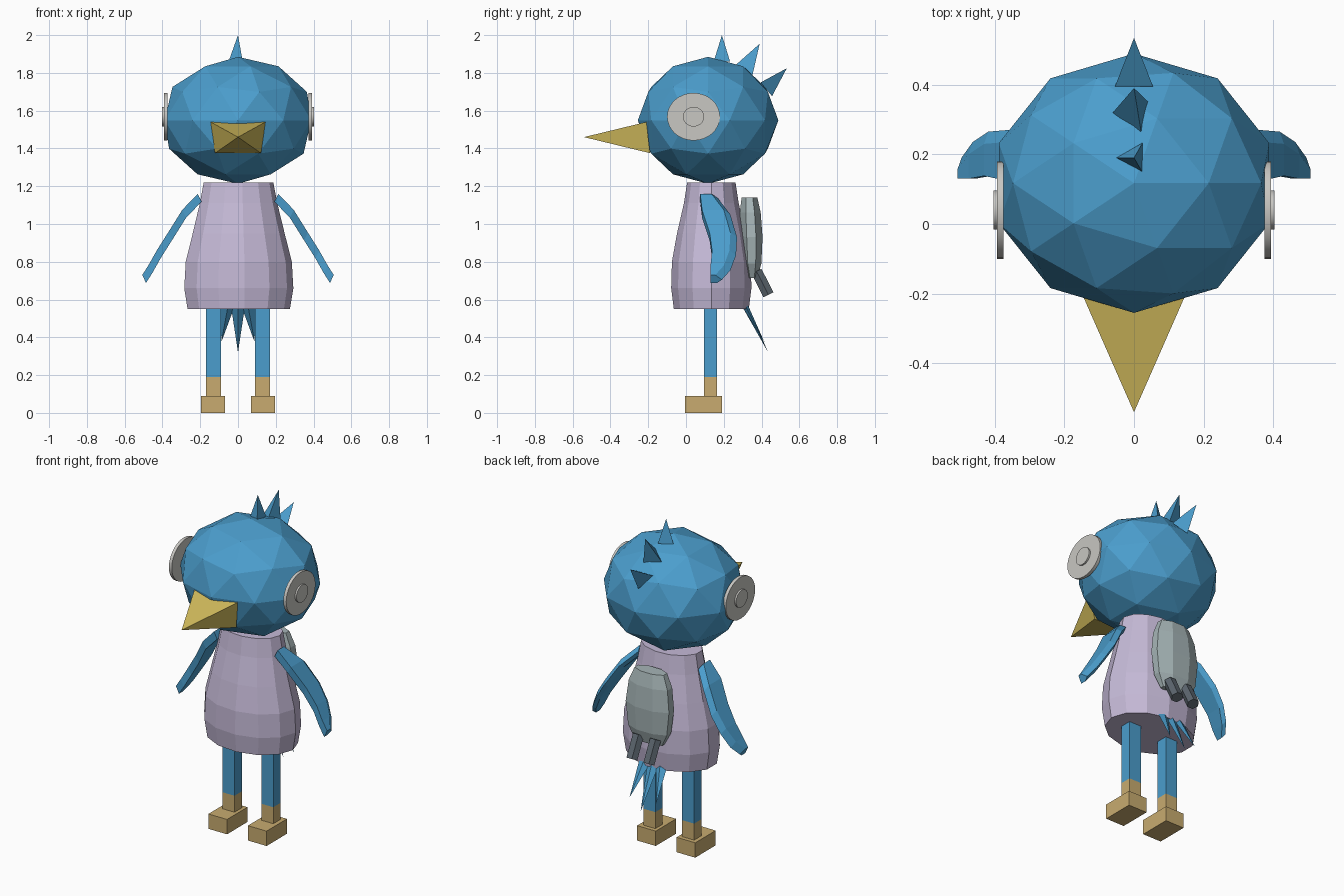
import bpy, bmesh, math
from mathutils import Vector, Matrix

if "Cube" in bpy.data.objects:
    bpy.data.objects.remove(bpy.data.objects["Cube"])


def material(name, rgb):
    m = bpy.data.materials.new(name)
    m.diffuse_color = (*rgb, 1)
    m.use_nodes = True
    m.node_tree.nodes["Principled BSDF"].inputs["Base Color"].default_value = m.diffuse_color
    return m


BLUE = material("feather blue", (0.07, 0.34, 0.61))
LAVENDER = material("lavender", (0.56, 0.49, 0.68))
YELLOW = material("beak yellow", (0.66, 0.51, 0.11))
TAN = material("foot tan", (0.58, 0.41, 0.16))
PALE = material("pale grey", (0.58, 0.57, 0.54))
GREY = material("pack grey", (0.38, 0.46, 0.47))
DARK = material("dark grey", (0.105, 0.13, 0.155))


def finish(name, bm, mat, smooth=False):
    bmesh.ops.recalc_face_normals(bm, faces=bm.faces)
    me = bpy.data.meshes.new(name)
    bm.to_mesh(me)
    bm.free()
    me.materials.append(mat)
    ob = bpy.data.objects.new(name, me)
    bpy.context.collection.objects.link(ob)
    if smooth:
        for p in me.polygons:
            p.use_smooth = len(p.vertices) == 4
    return ob


def loft(name, rings, mat, smooth=False):
    """Skin between rings with equal point counts, capped at both ends."""
    bm = bmesh.new()
    vs = [[bm.verts.new(p) for p in r] for r in rings]
    n = len(vs[0])
    for a, b in zip(vs, vs[1:]):
        for i in range(n):
            j = (i + 1) % n
            bm.faces.new((a[i], a[j], b[j], b[i]))
    bm.faces.new(vs[0])
    bm.faces.new(vs[-1])
    return finish(name, bm, mat, smooth)


def pyramid(name, base, tip, mat):
    bm = bmesh.new()
    vs = [bm.verts.new(p) for p in base]
    t = bm.verts.new(tip)
    for i in range(len(vs)):
        bm.faces.new((vs[i], vs[(i + 1) % len(vs)], t))
    bm.faces.new(vs)
    return finish(name, bm, mat)


def ellipse(n, rx, ry, cx, cy, z, phase=0.0):
    return [(cx + rx * math.cos(phase + math.tau * i / n),
             cy + ry * math.sin(phase + math.tau * i / n), z) for i in range(n)]


def box(name, lo, hi, mat):
    rings = [[(lo[0], lo[1], z), (hi[0], lo[1], z), (hi[0], hi[1], z), (lo[0], hi[1], z)]
             for z in (lo[2], hi[2])]
    return loft(name, rings, mat)


# Head: faceted, slightly flattened ball
bm = bmesh.new()
bmesh.ops.create_icosphere(bm, subdivisions=2, radius=1)
bm.transform(Matrix.Translation((0, 0.117, 1.549)) @ Matrix.Diagonal((0.408, 0.372, 0.336, 1)))
finish("head", bm, BLUE)

# Crest: three-sided spikes fanning backwards (base centre, height, radius, tilt, roll)
for i, (y, z, h, r, tilt, roll) in enumerate([
        (0.19, 1.86, 0.14, 0.05, 0, 180),
        (0.31, 1.81, 0.165, 0.062, 29, 170),
        (0.415, 1.725, 0.155, 0.063, 50, 90)]):
    rot = Matrix.Translation((0, y, z)) @ Matrix.Rotation(math.radians(-tilt), 4, 'X')
    base = [rot @ Vector(p) for p in ellipse(3, r, r, 0, 0, 0, math.radians(roll))]
    pyramid(f"crest_spike_{i + 1}", base, rot @ Vector((0, 0, h)), BLUE)

# Beak
pyramid("beak", [(-0.145, -0.21, 1.54), (0.145, -0.21, 1.54),
                 (0.122, -0.19, 1.375), (-0.122, -0.19, 1.375)],
        (0, -0.54, 1.46), YELLOW)

# Torso: thirteen-sided pear shape (z, half width, half depth)
loft("torso", [ellipse(13, rx, ry, 0, 0.134, z) for z, rx, ry in [
    (0.55, 0.275, 0.20), (0.66, 0.293, 0.214), (0.80, 0.285, 0.21),
    (0.95, 0.247, 0.183), (1.11, 0.208, 0.146), (1.22, 0.187, 0.129)]], LAVENDER)

for s, side in ((1, "left"), (-1, "right")):
    # Eyes: flat disc with a raised centre
    for part, x0, x1, ry, rz in (("eye", 0.374, 0.393, 0.14, 0.126),
                                 ("pupil", 0.39, 0.403, 0.056, 0.052)):
        rings = [[(s * x, p[0], p[1]) for p in ellipse(32, ry, rz, 0.04, 1.568, 0)]
                 for x in (x0, x1)]
        loft(f"{side}_{part}", rings, PALE, True)

    # Wings: outer x, outer z, front y, back y at each station
    rings = []
    for x, z, f, b in [(0.213, 1.16, 0.075, 0.17), (0.295, 1.075, 0.085, 0.235),
                       (0.37, 0.955, 0.125, 0.27), (0.43, 0.86, 0.138, 0.265),
                       (0.475, 0.78, 0.13, 0.235), (0.507, 0.73, 0.13, 0.19)]:
        rings.append([(s * x, f, z), (s * x, b - 0.035, z),
                      (s * (x - 0.012), b, z - 0.025),
                      (s * (x - 0.02), b - 0.025, z - 0.042),
                      (s * (x - 0.02), f, z - 0.042)])
    loft(f"{side}_wing", rings, BLUE)

    # Legs, ankles and feet
    for part, lo, hi, mat in (("leg", (0.09, 0.095, 0.19), (0.17, 0.165, 0.57), BLUE),
                              ("ankle", (0.09, 0.095, 0.09), (0.17, 0.165, 0.19), TAN),
                              ("foot", (0.07, -0.005, 0.0), (0.195, 0.19, 0.09), TAN)):
        a, b = sorted((s * lo[0], s * hi[0]))
        box(f"{side}_{part}", (a, lo[1], lo[2]), (b, hi[1], hi[2]), mat)

    # Pack nozzles: tilted six-sided tubes
    rot = (Matrix.Translation((s * 0.057, 0.373, 0.75))
           @ Matrix.Rotation(math.radians(27), 4, 'X'))
    loft(f"{side}_nozzle", [[rot @ Vector(p) for p in ellipse(6, 0.036, 0.034, 0, 0, z)]
                            for z in (0.0, -0.14)], DARK)

# Back pack: eight-sided barrel (z, half width, depth centre, half depth)
loft("back_pack", [ellipse(8, rx, ry, 0, cy, z, math.pi / 8) for z, rx, cy, ry in [
    (0.715, 0.10, 0.35, 0.03), (0.79, 0.14, 0.348, 0.055), (0.93, 0.157, 0.346, 0.064),
    (1.06, 0.14, 0.34, 0.06), (1.14, 0.105, 0.336, 0.045)]], GREY)

# Tail: three thin feathers hanging behind
for name, x, tx, ty, tz in (("middle", 0, 0, 0.435, 0.32),
                            ("left", 0.055, 0.088, 0.415, 0.375),
                            ("right", -0.055, -0.088, 0.415, 0.375)):
    pyramid(f"{name}_tail_feather",
            [(x - 0.037, 0.315, 0.565), (x, 0.302, 0.555),
             (x + 0.037, 0.315, 0.565), (x, 0.328, 0.57)], (tx, ty, tz), BLUE)
